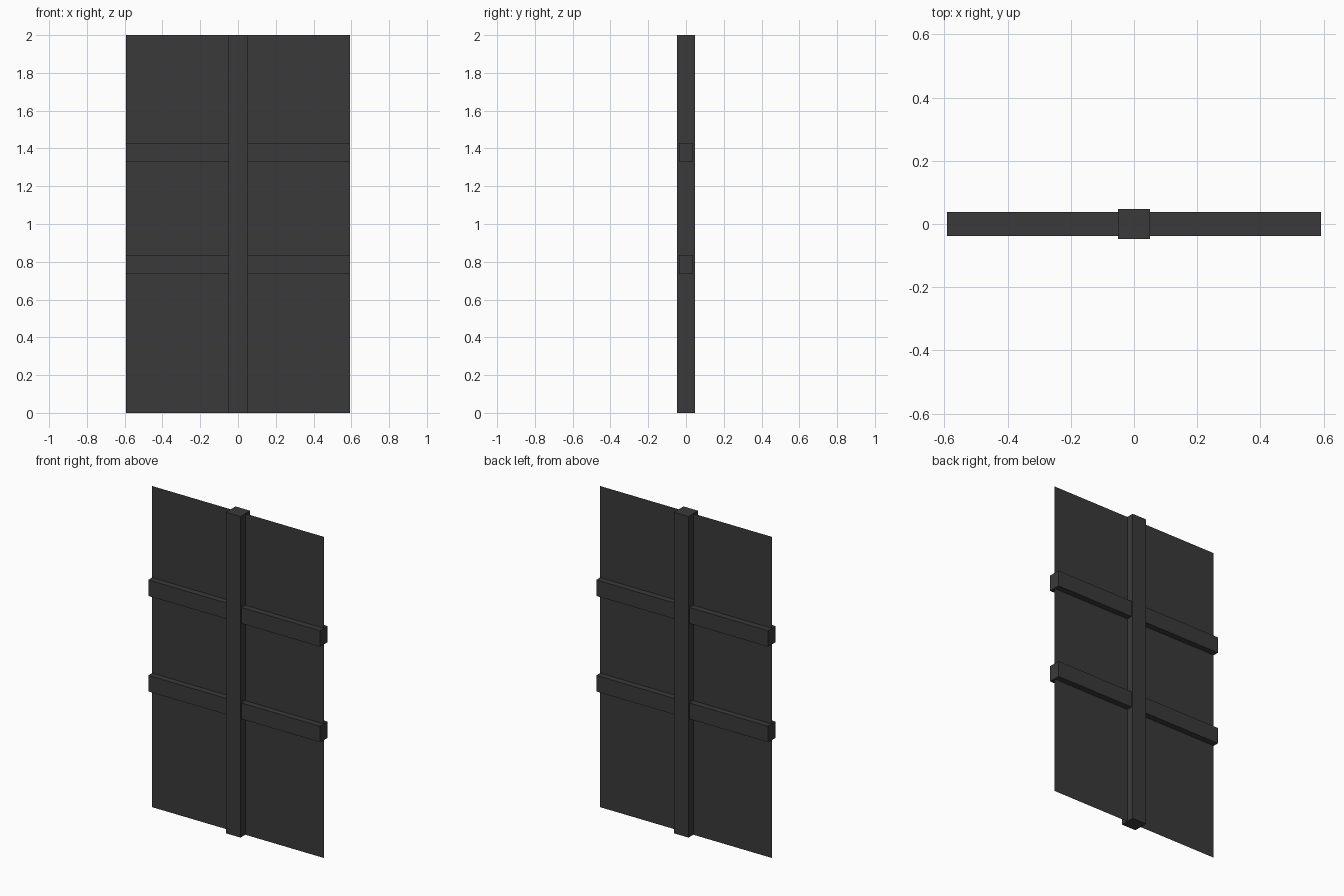
import bpy

if "Cube" in bpy.data.objects:
    bpy.data.objects.remove(bpy.data.objects["Cube"])

dark = bpy.data.materials.new("dark_grey")
dark.diffuse_color = (0.042, 0.042, 0.042, 1)
dark.use_nodes = True
dark.node_tree.nodes["Principled BSDF"].inputs["Base Color"].default_value = dark.diffuse_color

HALF_W, HEIGHT = 0.592, 2.0


def finish(name):
    obj = bpy.context.object
    obj.name = name
    obj.data.materials.append(dark)
    bpy.ops.object.transform_apply(location=False, rotation=True, scale=True)


def box(name, size, loc):
    bpy.ops.mesh.primitive_cube_add(size=1, location=loc)
    bpy.context.object.scale = size
    finish(name)


# Paper-thin pane in the middle plane
bpy.ops.mesh.primitive_plane_add(size=1, location=(0, 0, HEIGHT / 2), rotation=(1.5707963, 0, 0))
bpy.context.object.scale = (2 * HALF_W, HEIGHT, 1)
finish("pane")

# Full-height centre post
box("centre_post", (0.1, 0.094, HEIGHT), (0, 0, HEIGHT / 2))

# Two shallower crossbars running through the post
for name, z in (("lower_crossbar", 0.785), ("upper_crossbar", 1.38)):
    box(name, (2 * HALF_W, 0.075, 0.1), (0, 0, z))
